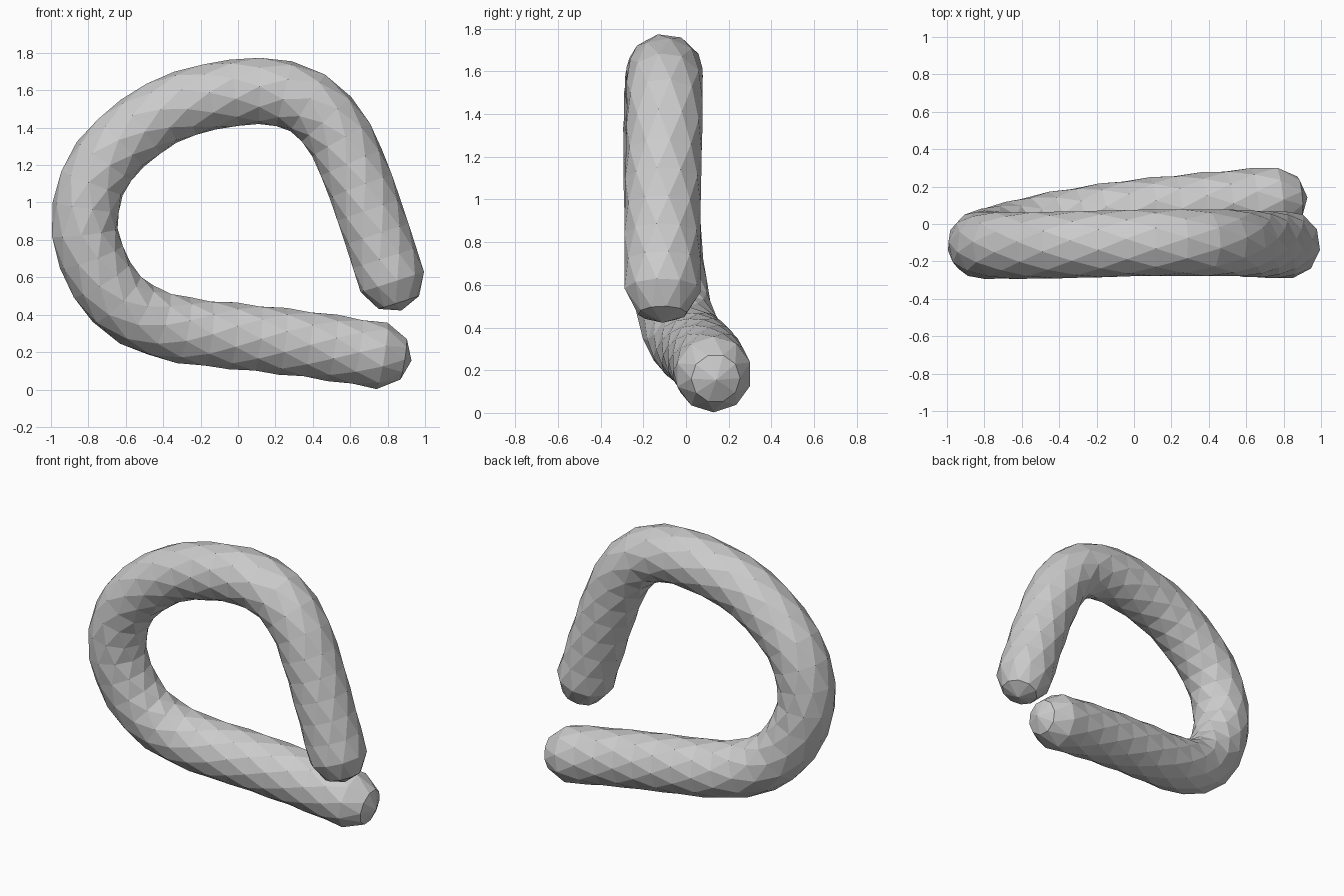
import bpy, bmesh, math
from mathutils import Vector

if "Cube" in bpy.data.objects:
    bpy.data.objects.remove(bpy.data.objects["Cube"])

SIDES, RADIUS, STEPS = 10, 0.18, 34

# Centre line of the bent tube, from the lower free end to the upper one
PATH = [Vector(p) for p in (
    (0.77, 0.13, 0.18), (0.40, 0.10, 0.238), (0.0, 0.06, 0.284), (-0.25, 0.025, 0.31),
    (-0.45, -0.01, 0.36), (-0.62, -0.05, 0.455), (-0.75, -0.085, 0.63), (-0.822, -0.11, 0.88),
    (-0.755, -0.115, 1.16), (-0.56, -0.115, 1.375), (-0.30, -0.11, 1.525), (0.08, -0.10, 1.596),
    (0.34, -0.10, 1.55), (0.51, -0.10, 1.40), (0.62, -0.105, 1.18), (0.72, -0.11, 0.90),
    (0.825, -0.11, 0.575))]


def spline(points, per=12):
    """Dense Catmull-Rom curve through the points."""
    pts = [points[0] * 2 - points[1]] + points + [points[-1] * 2 - points[-2]]
    out = []
    for i in range(1, len(pts) - 2):
        a, b, c, d = pts[i - 1:i + 3]
        for k in range(per):
            t = k / per
            out.append(0.5 * (2 * b + (c - a) * t + (2 * a - 5 * b + 4 * c - d) * t * t
                              + (3 * b - a - 3 * c + d) * t ** 3))
    return out + [points[-1].copy()]


def resample(points, n):
    """Evenly spaced points along a polyline."""
    dist = [0.0]
    for p, q in zip(points, points[1:]):
        dist.append(dist[-1] + (q - p).length)
    out, j = [], 0
    for k in range(n + 1):
        s = dist[-1] * k / n
        while j < len(points) - 2 and dist[j + 1] < s:
            j += 1
        out.append(points[j].lerp(points[j + 1], (s - dist[j]) / (dist[j + 1] - dist[j])))
    return out


line = resample(spline(PATH), STEPS)
tangents = [(line[min(i + 1, STEPS)] - line[max(i - 1, 0)]).normalized() for i in range(STEPS + 1)]

# Ring list: centre, direction, radius; an extra narrow ring rounds each end
CAP, CAP_R = 0.115, 0.115
rings = [(line[0] - tangents[0] * CAP, tangents[0], CAP_R)]
rings += [(p, t, RADIUS) for p, t in zip(line, tangents)]
rings += [(line[-1] + tangents[-1] * CAP, tangents[-1], CAP_R)]

bm = bmesh.new()
loops = []
normal = Vector((0, 1, 0))
for i, (centre, t, r) in enumerate(rings):
    normal = (normal - t * normal.dot(t)).normalized()
    side = t.cross(normal)
    loop = []
    for k in range(SIDES):
        a = math.tau * (k + 0.5 * (i % 2)) / SIDES
        loop.append(bm.verts.new(centre + (normal * math.cos(a) + side * math.sin(a)) * r))
    loops.append(loop)

# Staggered triangle bands between rings
for i, (lo, hi) in enumerate(zip(loops, loops[1:])):
    for k in range(SIDES):
        n = (k + 1) % SIDES
        if i % 2 == 0:
            bm.faces.new((lo[k], lo[n], hi[k]))
            bm.faces.new((lo[n], hi[n], hi[k]))
        else:
            bm.faces.new((lo[k], hi[n], hi[k]))
            bm.faces.new((lo[k], lo[n], hi[n]))

# Closed tips
for loop, centre, direction in ((loops[0], line[0], -tangents[0]), (loops[-1], line[-1], tangents[-1])):
    tip = bm.verts.new(centre + direction * 0.16)
    for k in range(SIDES):
        bm.faces.new((loop[k], loop[(k + 1) % SIDES], tip))
bmesh.ops.recalc_face_normals(bm, faces=bm.faces[:])

mesh = bpy.data.meshes.new("bent_tube")
bm.to_mesh(mesh)
bm.free()
bpy.context.collection.objects.link(bpy.data.objects.new("bent_tube", mesh))
